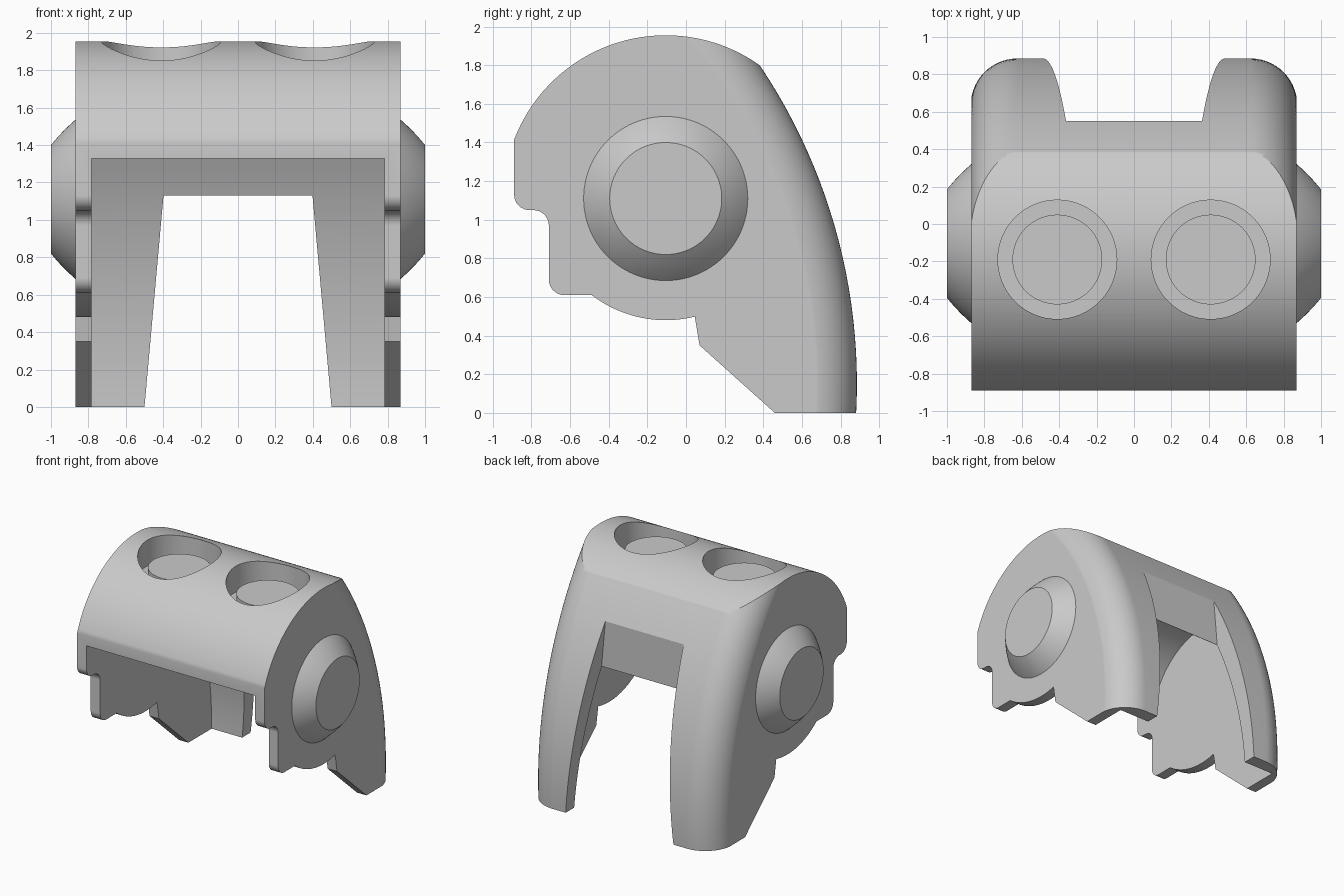
import bpy, bmesh
from math import sin, cos, pi, radians, sqrt

if "Cube" in bpy.data.objects:
    bpy.data.objects.remove(bpy.data.objects["Cube"])

GREY = (0.59, 0.59, 0.59, 1)
grey = bpy.data.materials.new("light_grey")
grey.use_nodes = True
grey.diffuse_color = GREY
grey.node_tree.nodes["Principled BSDF"].inputs["Base Color"].default_value = GREY


def finish(name, bm):
    bmesh.ops.recalc_face_normals(bm, faces=bm.faces)
    mesh = bpy.data.meshes.new(name)
    bm.to_mesh(mesh)
    bm.free()
    mesh.materials.append(grey)
    ob = bpy.data.objects.new(name, mesh)
    bpy.context.collection.objects.link(ob)
    return ob


def arc(cu, cv, r, start, end, n):
    angles = [radians(start + (end - start) * i / n) for i in range(n + 1)]
    return [(cu + r * cos(a), cv + r * sin(a)) for a in angles]


def prism(name, pts, axis, lo, hi):
    """Extrude an outline along x (outline in y, z) or y (outline in x, z)."""
    bm = bmesh.new()
    ends = [[bm.verts.new((d, u, v) if axis == "x" else (u, d, v)) for u, v in pts]
            for d in (lo, hi)]
    bm.faces.new(ends[0])
    bm.faces.new(ends[1])
    for i in range(len(pts)):
        j = (i + 1) % len(pts)
        bm.faces.new((ends[0][i], ends[0][j], ends[1][j], ends[1][i]))
    return finish(name, bm)


def lathe(name, pts, cy, cz, seg):
    """Turn a profile of (x, radius) points about an axis parallel to x."""
    bm = bmesh.new()
    rings = [[bm.verts.new((x, cy + r * cos(2 * pi * i / seg), cz + r * sin(2 * pi * i / seg)))
              for i in range(seg)] for x, r in pts]
    for a, b in zip(rings, rings[1:]):
        for i in range(seg):
            j = (i + 1) % seg
            bm.faces.new((a[i], a[j], b[j], b[i]))
    bm.faces.new(rings[0])
    bm.faces.new(rings[-1])
    return finish(name, bm)


def disc(name, x, y, r, lo, hi):
    bm = bmesh.new()
    bmesh.ops.create_cone(bm, cap_ends=True, segments=64, radius1=r, radius2=r, depth=hi - lo)
    bmesh.ops.translate(bm, verts=bm.verts, vec=(x, y, (lo + hi) / 2))
    return finish(name, bm)


def combine(target, tool, operation):
    tool.hide_render = True
    mod = target.modifiers.new(operation.lower(), "BOOLEAN")
    mod.operation, mod.solver, mod.object = operation, "EXACT", tool
    bpy.context.view_layer.objects.active = target
    bpy.ops.object.modifier_apply(modifier=mod.name)
    bpy.data.objects.remove(tool)


HALF = 0.87            # half width of the shell
CY, CZ = -0.105, 1.11  # centre of the round side profile
BY, BZ, BR = -2.071, 0.15, 2.956  # centre and radius of the long back curve

# Side outline: round top, stepped front edge, round lower lobe, slanted leg
outline = arc(CY, CZ + 0.005, 0.84, 30, 159.2, 64)
outline += arc(-0.81, 1.13, 0.08, 180, 270, 8)
outline += arc(-0.79, 0.97, 0.08, 90, 0, 8)
outline += arc(-0.63, 0.69, 0.08, 180, 270, 8)
outline += arc(CY, CZ, 0.63, 232.4, 283.8, 20)
outline += [(0.07, 0.35), (0.46, 0), (1.1, 0), (1.1, 1.53)]
shell = prism("shell", outline, "x", -HALF, HALF)

# Back curve with rounded outer edges, running just past the side faces
F = 0.25
rim = arc(HALF + 0.003 - F, BR - F, F, 90, 0, 14)
back = [(-x, r) for x, r in reversed(rim)] + rim
combine(shell, lathe("back_curve", back, BY, BZ, 224), "INTERSECT")

# Hollow inside: flat front lip, round ceiling, then the inner back curve
lip = 1.328
inner = [(-1.3, -0.2), (-1.3, lip)] + arc(CY, CZ, 0.6, 158.7, 21.3, 40)
for i in range(1, 25):
    z = lip - (lip + 0.2) * i / 24
    inner.append((BY + sqrt(2.84 ** 2 - (z - 0.03) ** 2), z))
combine(shell, prism("cavity", inner, "x", -0.783, 0.783), "DIFFERENCE")


# Tapered opening between the legs, then the recess above it
def taper(z0, z1):
    a, b = 0.5 - 0.09 * z0, 0.5 - 0.09 * z1
    return [(-a, z0), (a, z0), (b, z1), (-b, z1)]


combine(shell, prism("leg_gap", taper(-0.2, 1.13), "y", 0, 1.3), "DIFFERENCE")
combine(shell, prism("back_recess", taper(-0.1, 1.7), "y", 0.55, 1.2), "DIFFERENCE")

# Round sockets in the top with a flat raised disc in each
parts = [shell]
for side, s in (("left", 1), ("right", -1)):
    combine(shell, disc("socket", s * 0.41, -0.19, 0.318, 1.735, 2.3), "DIFFERENCE")
    parts.append(disc(side + "_socket_disc", s * 0.41, -0.19, 0.24, 1.73, 1.82))
    # Slightly domed side hub with a flat cap
    hub = [(0.85, 0.425)]
    for i in range(9):
        t = i / 8
        bulge = 0.012 * t * (1 - t)
        hub.append((HALF + 0.13 * t + bulge, 0.425 - 0.135 * t + bulge))
    parts.append(lathe(side + "_hub", [(s * x, r) for x, r in hub], CY, CZ, 96))

# Smooth the curved surfaces and keep the edges crisp
bpy.ops.object.select_all(action="DESELECT")
for ob in parts:
    ob.select_set(True)
bpy.context.view_layer.objects.active = shell
bpy.ops.object.shade_smooth_by_angle(angle=radians(25))
flat_sides = shell.modifiers.new("flat_sides", "WEIGHTED_NORMAL")
flat_sides.keep_sharp = True
